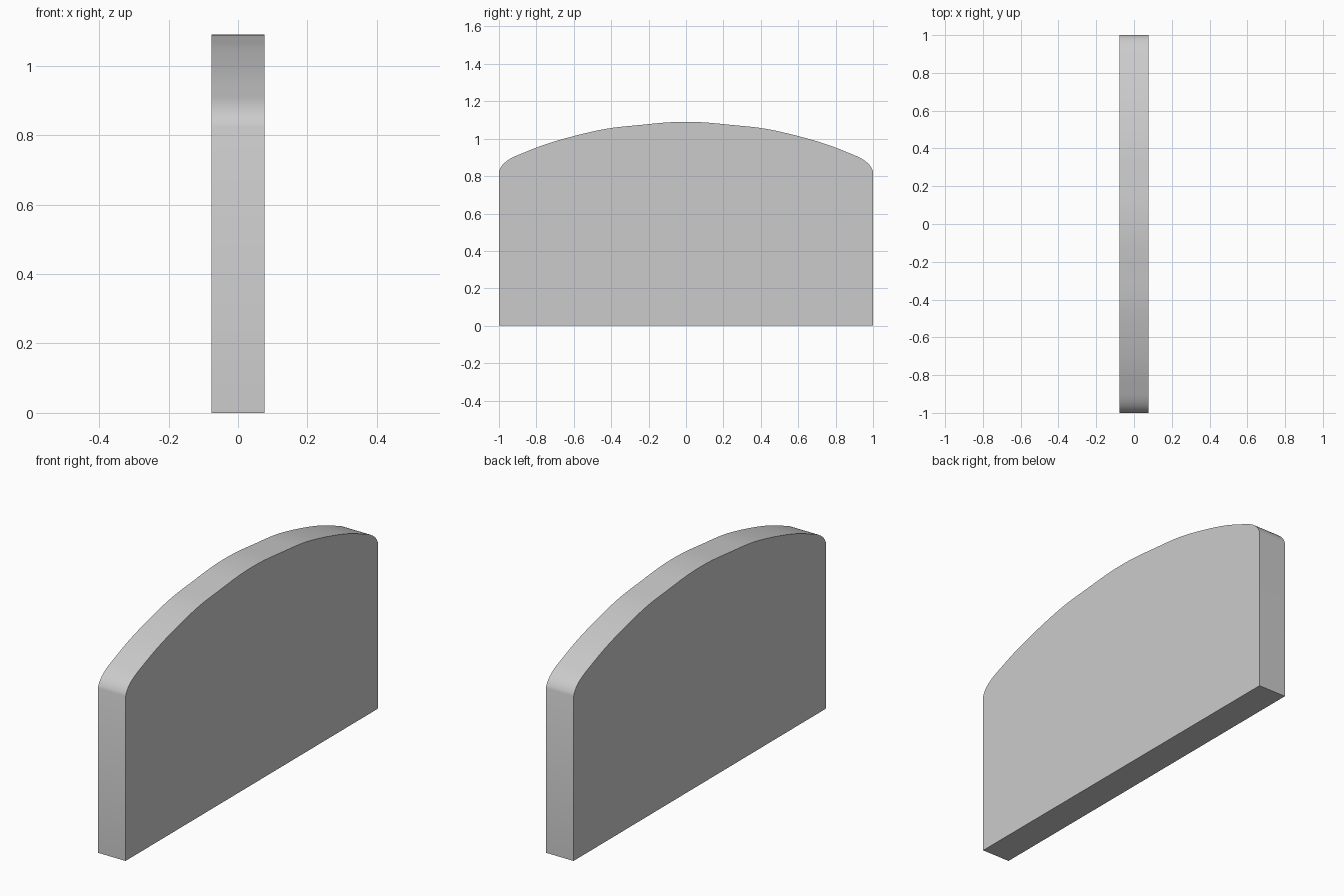
import bpy, bmesh, math
from mathutils import Vector

if "Cube" in bpy.data.objects:
    bpy.data.objects.remove(bpy.data.objects["Cube"])

HALF_THICKNESS = 0.077
STEPS = 6

# Half of the arched top, from the crown to the shoulder (y, z)
arch = [(0, 1.09), (0.1, 1.087), (0.24, 1.074), (0.42, 1.054), (0.6, 1.014),
        (0.76, 0.967), (0.905, 0.91)]


def spline(points):
    """Smooth curve through the points, mirrored at the crown."""
    pts = [Vector(p) for p in points]
    pts = [Vector((-pts[1].x, pts[1].y))] + pts + [2 * pts[-1] - pts[-2]]
    out = []
    for a, b, c, d in zip(pts, pts[1:], pts[2:], pts[3:]):
        for i in range(STEPS):
            t = i / STEPS
            out.append(0.5 * (2 * b + (c - a) * t + (2 * a - 5 * b + 4 * c - d) * t * t
                              + (3 * b - a - 3 * c + d) * t ** 3))
    return out


def rounded(a, ctrl, b, n=8):
    """Rounded shoulder between two points."""
    a, ctrl, b = Vector(a), Vector(ctrl), Vector(b)
    return [a * (1 - t) ** 2 + ctrl * 2 * t * (1 - t) + b * t * t
            for t in (i / n for i in range(n + 1))]


# Full outline: right half, then its mirror image
half = spline(arch) + rounded(arch[-1], (0.985, 0.877), (1, 0.825)) + [Vector((1, 0))]
outline = half + [Vector((-p.x, p.y)) for p in reversed(half[1:])]

# Extrude the outline into an arched panel
bm = bmesh.new()
face = bm.faces.new([bm.verts.new((-HALF_THICKNESS, p.x, p.y)) for p in outline])
extruded = bmesh.ops.extrude_face_region(bm, geom=[face], use_keep_orig=True)
verts = [g for g in extruded["geom"] if isinstance(g, bmesh.types.BMVert)]
bmesh.ops.translate(bm, verts=verts, vec=(2 * HALF_THICKNESS, 0, 0))
bmesh.ops.recalc_face_normals(bm, faces=bm.faces)
mesh = bpy.data.meshes.new("arched_panel")
bm.to_mesh(mesh)
bm.free()

panel = bpy.data.objects.new("arched_panel", mesh)
bpy.context.collection.objects.link(panel)
bpy.context.view_layer.objects.active = panel
panel.select_set(True)
bpy.ops.object.shade_smooth_by_angle(angle=math.radians(30))
